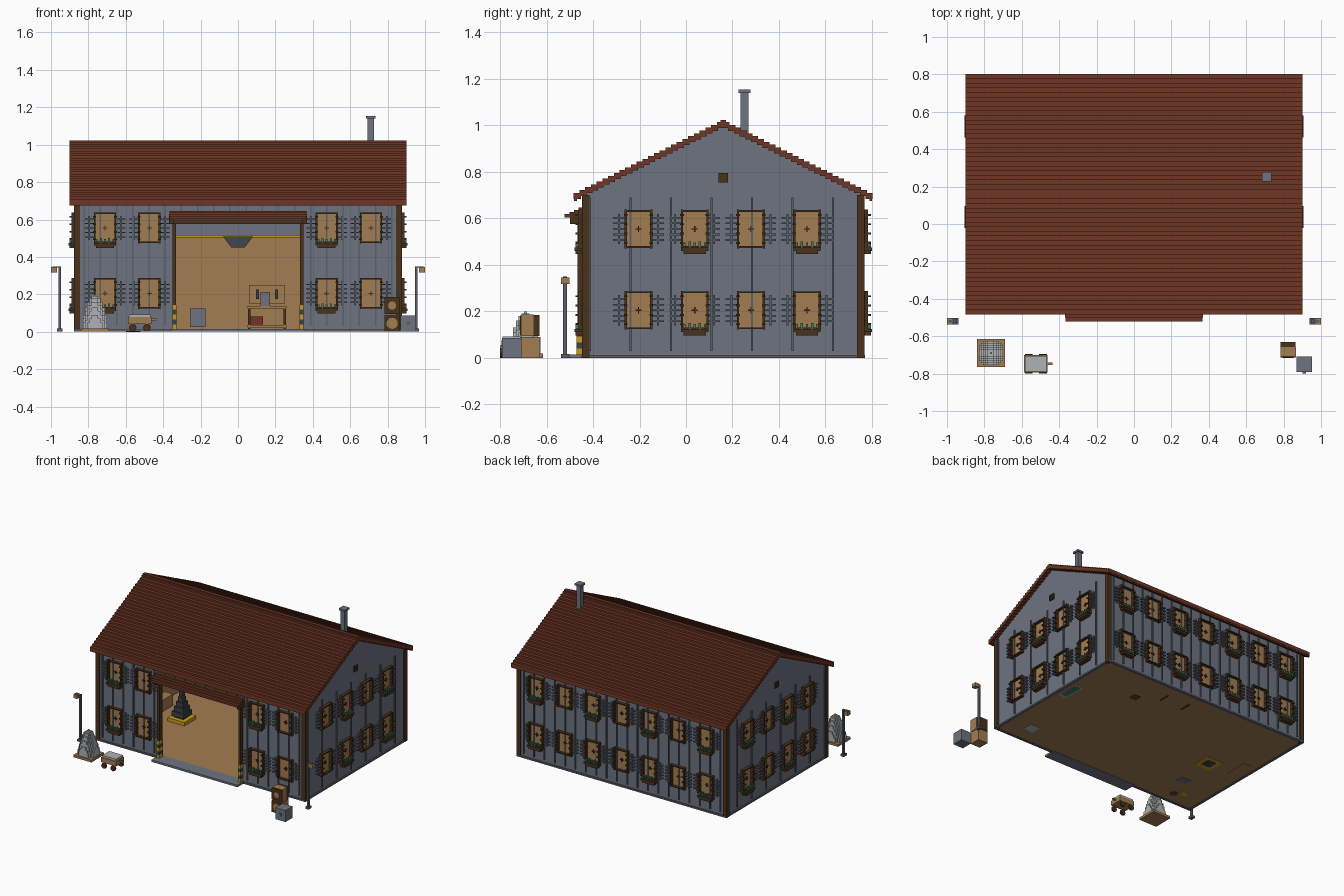
import bpy, bmesh, math
from mathutils import Matrix, Vector

if "Cube" in bpy.data.objects:
    bpy.data.objects.remove(bpy.data.objects["Cube"])


def material(name, r, g, b):
    m = bpy.data.materials.new(name)
    m.use_nodes = True
    m.diffuse_color = (r, g, b, 1)
    m.node_tree.nodes["Principled BSDF"].inputs["Base Color"].default_value = (r, g, b, 1)
    return m


RED = material("roof red", .16, .037, .018)
GREY = material("wall grey", .153, .174, .217)
TRIM = material("trim grey", .105, .116, .145)
IRON = material("dark iron", .045, .05, .06)
TAN = material("tan wood", .37, .205, .085)
BROWN = material("dark wood", .066, .031, .012)
YELLOW = material("safety yellow", .58, .33, .012)
GREEN = material("leaf green", .05, .2, .12)
PALE = material("pale stone", .43, .45, .46)

parts = {}
HOME = Matrix()
MID = .16            # y of the ridge
HX, HY = .866, .6    # half size of the house
EAVE, RIDGE = .69, 1.0


def mesh_of(name, mat):
    return parts.setdefault(name, (bmesh.new(), mat))[0]


def box(name, mat, centre, size, frame=HOME):
    m = frame @ Matrix.Translation(centre) @ Matrix.Diagonal((*size, 1))
    bmesh.ops.create_cube(mesh_of(name, mat), size=1, matrix=m)


def span(name, mat, x, y, z, frame=HOME):
    """Box given by its (low, high) range on each axis."""
    lo, hi = Vector((x[0], y[0], z[0])), Vector((x[1], y[1], z[1]))
    box(name, mat, (lo + hi) / 2, hi - lo, frame)


def cone(name, mat, centre, r1, r2, depth, sides, turn=HOME):
    bmesh.ops.create_cone(mesh_of(name, mat), cap_ends=True, segments=sides, radius1=r1,
                          radius2=r2, depth=depth, matrix=Matrix.Translation(centre) @ turn)


# Wall frames: local x runs along the wall, local -y points outwards
def wall_frame(x, y, degrees):
    return Matrix.Translation((x, y, 0)) @ Matrix.Rotation(math.radians(degrees), 4, "Z")


FRONT = wall_frame(0, MID - HY, 0)
BACK = wall_frame(0, MID + HY, 180)
RIGHT = wall_frame(HX, 0, 90)
LEFT = wall_frame(-HX, 0, -90)
QUARTER = Matrix.Rotation(math.pi / 4, 4, "Z")
LYING = Matrix.Rotation(math.pi / 2, 4, "X")

# Floor, plinth and threshold
span("floor", TAN, (-HX, HX), (MID - HY, MID + HY), (.002, .014))
for f, half, mid in ((BACK, HX, 0), (RIGHT, HY, MID), (LEFT, HY, -MID)):
    box("plinth", TRIM, (mid, 0, .006), (half * 2 + .02, .02, .012), f)
for s in (-1, 1):
    box("plinth", TRIM, (s * .61, 0, .006), (.53, .02, .012), FRONT)
span("threshold", GREY, (-.36, .36), (-.52, -.42), (0, .015))

# Front and back walls around the doorway
DOOR, HEAD = .335, .575
span("long_walls", GREY, (-HX, HX), (0, .02), (.01, EAVE + .02), BACK)
span("long_walls", GREY, (-HX, -DOOR), (0, .02), (.01, EAVE + .02), FRONT)
span("long_walls", GREY, (DOOR, HX), (0, .02), (.01, EAVE + .02), FRONT)
span("long_walls", GREY, (-DOOR, DOOR), (0, .02), (HEAD, EAVE + .02), FRONT)

# Gable walls with vents
outline = [(-HY, .01), (HY, .01), (HY, EAVE + .01), (0, RIDGE), (-HY, EAVE + .01)]
bm = mesh_of("gable_walls", GREY)
for s in (-1, 1):
    face = bm.faces.new([bm.verts.new((s * HX, MID + y, z)) for y, z in outline])
    out = bmesh.ops.extrude_face_region(bm, geom=[face])["geom"]
    bmesh.ops.translate(bm, verts=[v for v in out if isinstance(v, bmesh.types.BMVert)],
                        vec=(-s * .02, 0, 0))
    box("gable_vents", BROWN, (s * HX, MID, .775), (.02, .042, .042))
    for k in (-1, 0, 1):
        box("vent_slats", BROWN, (s * (HX + .01), MID, .775 + k * .011), (.006, .032, .004))
bmesh.ops.recalc_face_normals(bm, faces=bm.faces)

# Corner posts
for sx in (-1, 1):
    for sy in (-1, 1):
        box("corner_posts", BROWN, (sx * .862, MID + sy * .592, .35), (.032, .032, .7))

# Stepped roof courses and ridge cap
COURSES, STEP = 26, .64 / 26
for i in range(COURSES):
    for s in (-1, 1):
        y, z = MID + s * STEP * (i + .5), 1.002 - i * .0122
        box("roof_courses", RED, (0, y, z), (1.8, STEP + .006, .026))
box("ridge_cap", RED, (0, MID, 1.015), (1.8, .025, .016))
for s in (-1, 1):
    box("eave_boards", RED, (0, MID + s * .635, .69), (1.8, .012, .03))

# Chimney
box("chimney", GREY, (.71, .252, 1.04), (.034, .034, .22))
box("chimney_cap", GREY, (.71, .252, 1.147), (.052, .052, .014))


# Windows with frame, cross, hinges, louvred shutters and flower box
def window(f, u, z, flowers, w=.11, h=.155):
    box("window_panels", TAN, (u, .002, z), (w, .01, h), f)
    for s in (-1, 1):
        box("window_frames", BROWN, (u + s * w / 2, -.01, z), (.01, .026, h + .012), f)
        box("window_frames", BROWN, (u, -.01, z + s * h / 2), (w + .01, .026, .008), f)
        for k in range(4):
            dz = (k - 1.5) * .04
            box("window_hinges", BROWN, (u + s * w / 2, -.02, z + dz), (.016, .03, .008), f)
        for k in range(5):
            dz = (k - 2) * .024
            box("shutter_slats", TRIM, (u + s * .084, -.007, z + dz), (.05, .014, .007), f)
        box("shutter_stiles", TRIM, (u + s * .084, -.005, z), (.008, .01, .13), f)
    box("window_crosses", BROWN, (u, -.006, z), (.026, .01, .005), f)
    box("window_crosses", BROWN, (u, -.006, z), (.005, .01, .026), f)
    if flowers:
        low = z - h / 2
        box("flower_boxes", BROWN, (u, -.02, low - .01), (.118, .038, .014), f)
        box("flower_boxes", BROWN, (u, -.018, low - .024), (.096, .034, .014), f)
        for k in range(5):
            box("plants", GREEN, (u + (k - 2) * .022, -.026, low + .009),
                (.01, .018, .018 + .01 * (k % 2)), f)


PITCH = .237
rows = (.205, .555)
for z in rows:
    for i, k in enumerate((-3, -2, 2, 3)):
        window(FRONT, k * PITCH, z, i % 2 == 0)
    for k in range(7):
        window(BACK, (k - 3) * PITCH, z, k % 2 == 0)
    for k in range(4):
        y = -.204 + k * .2415
        window(RIGHT, y, z, k % 2 == 1)
        window(LEFT, -y, z, k % 2 == 1)


# Wall battens
def batten(f, u, low=.03):
    span("battens", TRIM, (u - .004, u + .004), (-.008, 0), (low, EAVE), f)


for k in range(20):
    x = (k - 9.5) * .0865
    batten(BACK, x)
    batten(FRONT, x, .03 if abs(x) > .36 else .645)
for k in range(7):
    batten(RIGHT, k * .174 - .412)
    batten(LEFT, .412 - k * .174)

# Doorway frame, hazard bands and stepped canopy
box("door_lintel", BROWN, (0, -.015, .588), (.7, .04, .026), FRONT)
for s in (-1, 1):
    box("door_posts", BROWN, (s * .34, -.006, .29), (.018, .04, .57), FRONT)
    box("canopy_brackets", BROWN, (s * .355, -.03, .602), (.026, .06, .05), FRONT)
    for k in range(5):
        name, mat = (("hazard_bands", YELLOW), ("dark_bands", IRON))[k % 2]
        box(name, mat, (s * .34, -.01, .027 + k * .026), (.022, .044, .026), FRONT)
for k in range(4):
    box("canopy_courses", RED, (0, -.01 - k * .02, .638 - k * .009), (.735, .024, .016), FRONT)

# Interior lining, rail and hopper
span("lining", TAN, (-.84, .84), (.02, .026), (.014, .505), BACK)
span("lining", TAN, (-.4, .72), (.02, .026), (.014, .505), RIGHT)
span("lining", TAN, (-.72, .4), (.02, .026), (.014, .505), LEFT)
span("crane_rail", YELLOW, (-.84, .84), (.026, .04), (.505, .516), BACK)
cone("hopper", GREY, (0, .6, .48), .05, .115, .06, 4, QUARTER)

# Forge with hood
FORGE = Vector((-.56, .13, 0))
box("forge_base", YELLOW, FORGE + Vector((0, 0, .02)), (.14, .14, .04))
box("forge_bed", IRON, FORGE + Vector((0, 0, .024)), (.075, .075, .05))
for k in range(4):
    box("forge_hood", IRON, FORGE + Vector((0, 0, .07 + k * .035)),
        (.1 - k * .02, .1 - k * .02, .036))
box("forge_pipe", IRON, FORGE + Vector((0, 0, .45)), (.03, .03, .5))

# Workbench, cabinet and stores inside
box("workbench_top", TAN, (.155, .62, .13), (.21, .1, .014))
box("workbench_shelf", TAN, (.155, .62, .03), (.21, .1, .014))
box("tool_board", TAN, (.155, .67, .2), (.19, .01, .1))
for s in (-1, 1):
    box("workbench_legs", BROWN, (.155 + s * .095, .62, .065), (.014, .09, .13))
    box("hanging_tools", IRON, (.155 + s * .05, .65, .2), (.016, .03, .05))
box("vice", GREY, (.145, .6, .175), (.05, .05, .075))
box("tool_chest", RED, (.1, .6, .06), (.065, .07, .045))
box("cabinet", GREY, (-.215, .6, .075), (.085, .08, .1))
box("planter_rim", PALE, (.8, .28, .031), (.065, .18, .06))
box("planter_bed", GREEN, (.8, .28, .04), (.05, .15, .08))
box("stool", RED, (.41, .5, .04), (.06, .06, .08))
box("side_bench", TAN, (-.78, .19, .05), (.07, .2, .1))
box("anvil_block", GREY, (-.58, -.16, .04), (.08, .06, .08))
box("supply_box", PALE, (.68, -.28, .04), (.08, .08, .08))
cone("yellow_drum", YELLOW, (-.7, -.3, .05), .03, .03, .1, 10)
cone("red_drum", RED, (-.64, -.34, .05), .03, .03, .1, 10)

# Lamp posts
for s in (-1, 1):
    x, y = s * .953, -.52
    box("lamp_bases", TRIM, (x, y, .008), (.028, .036, .016))
    box("lamp_posts", TRIM, (x, y, .175), (.012, .018, .35))
    box("lamp_arms", TRIM, (s * .97, y, .346), (.046, .014, .007))
    box("lanterns", TAN, (s * .984, y, .332), (.032, .036, .028))

# Stone heap made of square columns on a tray
HEAP = Vector((-.765, -.69, 0))
box("heap_tray", TAN, HEAP + Vector((0, 0, .009)), (.15, .15, .018))
CELL, R = .0118, .07
for i in range(-6, 7):
    for j in range(-6, 7):
        r = math.hypot(i, j) * CELL
        if r < R:
            top = round((.198 - .15 * (r / R) ** 2) / .01) * .01
            box("stone_heap", PALE, HEAP + Vector((i * CELL, j * CELL, top / 2 + .005)),
                (CELL, CELL, top - .01))

# Hand cart
CART = Vector((-.525, -.747, 0))
box("cart_body", TAN, CART + Vector((0, 0, .06)), (.125, .095, .036))
box("cart_load", PALE, CART + Vector((0, 0, .08)), (.115, .083, .026))
box("cart_handle", TAN, CART + Vector((.075, 0, .065)), (.03, .012, .01))
for sx in (-1, 1):
    for sy in (-1, 1):
        cone("cart_wheels", BROWN, CART + Vector((sx * .038, sy * .046, .021)),
             .021, .021, .012, 8, LYING)

# Stacked crates
box("lower_crate", TAN, (.824, -.67, .045), (.08, .08, .09))
box("upper_crate", BROWN, (.824, -.67, .14), (.08, .08, .09))
box("crate_band", TAN, (.824, -.682, .14), (.083, .05, .093))
for z, radius in ((.045, .03), (.14, .022)):
    box("crate_fronts", BROWN, (.824, -.711, z), (.084, .006, .086))
    cone("crate_discs", TAN, (.824, -.714, z), radius, radius, .006, 14, LYING)
box("metal_box", GREY, (.91, -.75, .043), (.085, .085, .086))
box("metal_box_latch", TRIM, (.91, -.794, .045), (.02, .008, .02))

# Turn the collected parts into objects
for name, (bm, mat) in parts.items():
    me = bpy.data.meshes.new(name)
    bm.to_mesh(me)
    bm.free()
    me.materials.append(mat)
    bpy.context.collection.objects.link(bpy.data.objects.new(name, me))
